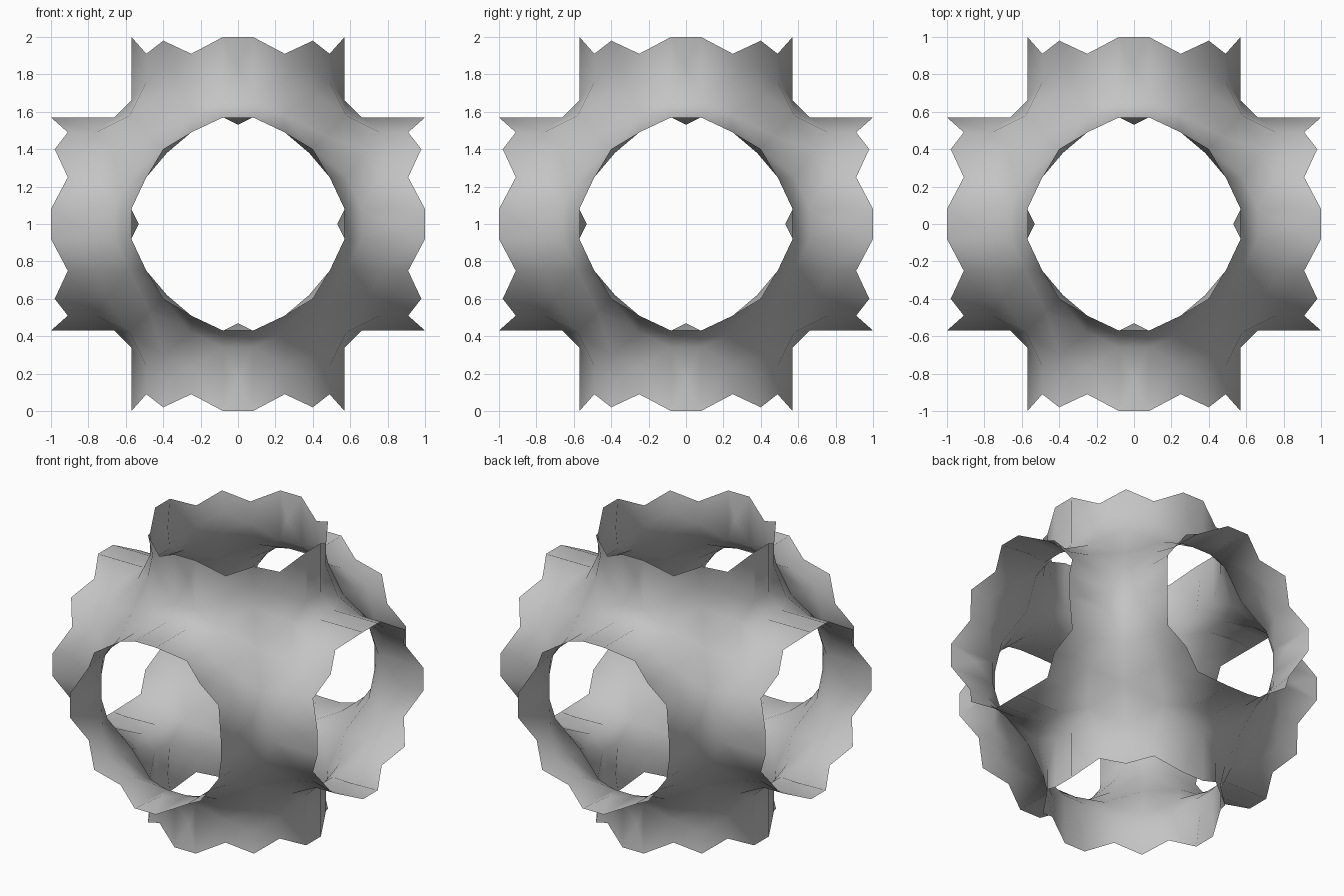
import bpy
import bmesh
from itertools import permutations, product
from mathutils import Vector

cube = bpy.data.objects.get("Cube")
if cube:
    bpy.data.objects.remove(cube)

# Key points of one small wedge; cube symmetry supplies the rest
rim_points = [(.08, .57, 1), (.25, .49, .91), (.4, .4, .98)]
wall_points = [
    (0, .53, .84), (.38, .38, .84),                   # narrowest ring of each opening
    (.08, .57, .66), (.25, .49, .76), (.4, .4, .7),   # inner ring
    (.25, .58, .58), (.47, .47, .47),                 # saddles and corners
]


def mirrored(points):
    """All axis swaps and mirror images of the points."""
    found = set()
    for point in points:
        for order in permutations(point):
            for signs in product((1, -1), repeat=3):
                found.add(tuple(c * s + 0.0 for c, s in zip(order, signs)))
    return sorted(found)


# Connect the points as seen from the centre, then push each to its true distance
bm = bmesh.new()
place = {}
rim = set()
for points, is_rim in ((rim_points, True), (wall_points, False)):
    for point in mirrored(points):
        vert = bm.verts.new(Vector(point).normalized())
        place[vert] = Vector(point)
        if is_rim:
            rim.add(vert)
bmesh.ops.convex_hull(bm, input=list(bm.verts))

# Open the six round holes
caps = [f for f in bm.faces if all(v in rim for v in f.verts)]
bmesh.ops.delete(bm, geom=caps, context='FACES')
for vert in bm.verts:
    vert.co = place[vert] + Vector((0, 0, 1))
for face in bm.faces:
    face.smooth = True
    if face.normal.dot(face.calc_center_median() - Vector((0, 0, 1))) < 0:
        face.normal_flip()
bm.normal_update()

mesh = bpy.data.meshes.new("six_hole_shell")
bm.to_mesh(mesh)
bm.free()
shell = bpy.data.objects.new("six_hole_shell", mesh)
bpy.context.collection.objects.link(shell)

# Plain grey surface
grey = bpy.data.materials.new("light_grey")
grey.use_nodes = True
colour = (.55, .55, .55, 1)
grey.diffuse_color = colour
grey.node_tree.nodes["Principled BSDF"].inputs["Base Color"].default_value = colour
mesh.materials.append(grey)
